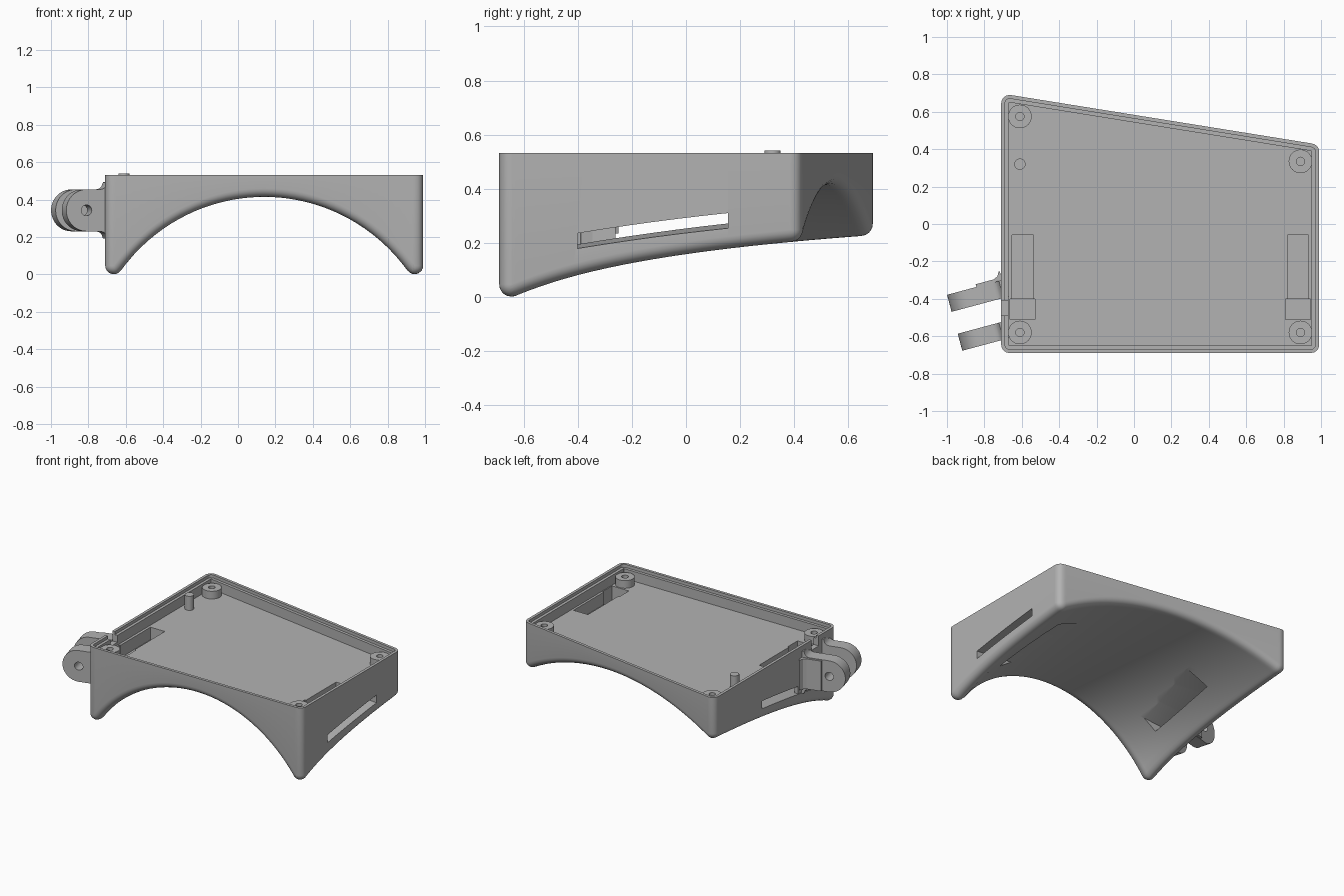
import bpy, bmesh, math
from mathutils import Vector

if "Cube" in bpy.data.objects:
    bpy.data.objects.remove(bpy.data.objects["Cube"])

TOP, FLOOR, RAD = 0.532, 0.44, 0.045
# Corner centres of the rounded housing outline, counter-clockwise
CORNERS = [Vector(c) for c in ((-0.665, -0.645), (0.945, -0.645), (0.945, 0.386), (-0.665, 0.645))]
XL, XR = CORNERS[0].x, CORNERS[1].x

grey = bpy.data.materials.new("plain grey")
grey.use_nodes = True
grey.diffuse_color = (0.45, 0.45, 0.45, 1)
grey.node_tree.nodes["Principled BSDF"].inputs["Base Color"].default_value = grey.diffuse_color


def make(name, bm):
    bmesh.ops.remove_doubles(bm, verts=bm.verts, dist=1e-5)
    bmesh.ops.recalc_face_normals(bm, faces=bm.faces)
    mesh = bpy.data.meshes.new(name)
    bm.to_mesh(mesh)
    bm.free()
    mesh.materials.append(grey)
    obj = bpy.data.objects.new(name, mesh)
    bpy.context.collection.objects.link(obj)
    return obj


def prism(name, points, vec):
    """Extrude a closed 3D polygon along a vector."""
    bm = bmesh.new()
    face = bm.faces.new([bm.verts.new(p) for p in points])
    out = bmesh.ops.extrude_face_region(bm, geom=[face], use_keep_orig=True)
    moved = [g for g in out["geom"] if isinstance(g, bmesh.types.BMVert)]
    bmesh.ops.translate(bm, verts=moved, vec=vec)
    return make(name, bm)


def box(name, x0, x1, y0, y1, z0, z1):
    return prism(name, [(x0, y0, z0), (x1, y0, z0), (x1, y1, z0), (x0, y1, z0)], (0, 0, z1 - z0))


def cylinder(name, x, y, z0, z1, r, n=32):
    ring = [(x + r * math.cos(k * math.tau / n), y + r * math.sin(k * math.tau / n), z0) for k in range(n)]
    return prism(name, ring, (0, 0, z1 - z0))


def activate(obj):
    bpy.ops.object.select_all(action="DESELECT")
    bpy.context.view_layer.objects.active = obj
    obj.select_set(True)


def cut(obj, cutter):
    cutter.hide_render = True
    mod = obj.modifiers.new("cut", "BOOLEAN")
    mod.operation, mod.solver, mod.object = "DIFFERENCE", "EXACT", cutter
    activate(obj)
    bpy.ops.object.modifier_apply(modifier=mod.name)
    bpy.data.objects.remove(cutter)


def smooth(obj):
    activate(obj)
    bpy.ops.object.shade_smooth_by_angle(angle=math.radians(30))


# Conical underside: arch height and slope at a point
def arch(p):
    r, c = 1.345 + 0.64 * p.y, p.x - 0.14
    root = math.sqrt(r * r - c * c)
    return 0.415 - r + root, Vector((-c / root, 0.64 * (r / root - 1)))


# Underside with its border rounded by a rolling ball
def underside(p):
    z, g = arch(p)
    centre = p - g * RAD / math.sqrt(1 + g.length_squared)
    found = []
    for a, b in zip(CORNERS, CORNERS[1:] + CORNERS[:1]):
        t = (b - a).normalized()
        n = Vector((-t.y, t.x))
        if (centre - a).dot(n) >= 0:
            continue
        h = math.sqrt(max(0, RAD ** 2 - (p - a).dot(n) ** 2))
        m = g.dot(t)
        along = (p - a).dot(t) - h * m / math.sqrt(1 + m * m)
        c = a + t * min(max(along, 0), (b - a).length)
        dist = (p - c).length
        if dist < RAD + 1e-4:
            zc, gc = arch(c)
            found.append(zc + RAD * math.sqrt(1 + gc.length_squared) - math.sqrt(max(0, RAD ** 2 - dist ** 2)))
    return min(found) if found else z


def spread(lo, hi, n):
    """Positions from lo to hi, dense near both ends."""
    near = [RAD * k for k in (0, 0.04, 0.15, 0.33, 0.6, 1, 1.3, 1.6, 1.9, 2.4)]
    a, b = lo + near[-1], hi - near[-1]
    middle = [a + (b - a) * k / n for k in range(1, n)]
    return [lo + d for d in near] + middle + [hi - d for d in reversed(near)]


# Housing: underside grid, walls and flat top
def build_housing():
    bm = bmesh.new()
    back = CORNERS[2] - CORNERS[3]
    slope = back.y / back.x
    tilt = -slope / math.sqrt(1 + slope * slope)
    grid = []
    for x in spread(XL - RAD, XR + RAD, 36):
        cf = min(max(x, XL), XR)
        cb = min(max(x - RAD * tilt, XL), XR)
        y0 = CORNERS[0].y - math.sqrt(max(0, RAD ** 2 - (x - cf) ** 2))
        y1 = CORNERS[3].y + slope * (cb - XL) + math.sqrt(max(0, RAD ** 2 - (x - cb) ** 2))
        grid.append([bm.verts.new((x, y, underside(Vector((x, y))))) for y in spread(y0, y1, 20)])
    for u, v in zip(grid, grid[1:]):
        for j in range(len(u) - 1):
            bm.faces.new((u[j], u[j + 1], v[j + 1], v[j]))
    rim = [c[0] for c in grid] + grid[-1][1:] + [c[-1] for c in grid[-2::-1]] + grid[0][-2:0:-1]
    upper = [bm.verts.new((v.co.x, v.co.y, TOP)) for v in rim]
    for k in range(len(rim)):
        bm.faces.new((rim[k - 1], rim[k], upper[k], upper[k - 1]))
    bm.faces.new(upper)
    return make("housing", bm)


def outline(inset, z):
    """Rounded housing outline moved inwards."""
    pts = []
    for k, c in enumerate(CORNERS):
        before, after = c - CORNERS[k - 1], CORNERS[(k + 1) % 4] - c
        a0 = math.atan2(-before.x, before.y)
        turn = before.angle_signed(after)
        start = math.atan2(before.y, before.x) - math.pi / 2
        for s in range(7):
            a = start + abs(turn) * s / 6
            pts.append((c.x + (RAD - inset) * math.cos(a), c.y + (RAD - inset) * math.sin(a), z))
    return pts


housing = build_housing()
cut(housing, prism("lid_step", outline(0.02, 0.51), (0, 0, 0.1)))
cut(housing, prism("tray", outline(0.04, FLOOR), (0, 0, 0.2)))

# Floor pockets beside both long walls
for x in (-0.595, 0.877):
    cut(housing, box("pocket", x - 0.057, x + 0.057, -0.45, -0.06, 0.35, 0.5))
    cut(housing, box("pocket_end", x - 0.067, x + 0.067, -0.51, -0.4, 0.33, 0.5))

# Strap slots through both legs, rising towards the arch
for outer, inner in ((1.05, 0.48), (-0.77, -0.2)):
    ys = [-0.4 + 0.555 * k / 6 for k in range(7)]
    low = [(outer, y, 0.175 + 0.165 * (y + 0.4) - 0.055 * (y + 0.4) ** 2) for y in ys]
    high = [(x, y, z + 0.056) for x, y, z in reversed(low)]
    cut(housing, prism("strap_slot", low + high, (inner - outer, 0, 0.045)))

# Cable notch in the right wall
cut(housing, box("cable_notch", -0.75, -0.65, -0.49, -0.41, 0.46, 0.6))
smooth(housing)
box("slot_backing", -0.705, -0.68, -0.42, -0.26, 0.17, 0.27)

# Screw bosses and locating pin
for k, (x, y) in enumerate(((-0.61, 0.575), (0.89, 0.335), (-0.61, -0.58), (0.89, -0.58))):
    boss = cylinder("screw_boss_%d" % (k + 1), x, y, FLOOR - 0.005, 0.495, 0.063)
    cut(boss, cylinder("screw_hole", x, y, FLOOR + 0.005, 0.6, 0.022))
    smooth(boss)
smooth(cylinder("locating_pin", -0.61, 0.32, FLOOR - 0.005, 0.541, 0.03))

# Hinge prongs on the right wall
ANGLE = math.radians(15)
OUT = Vector((-math.cos(ANGLE), -math.sin(ANGLE), 0))
SIDE = Vector((-math.sin(ANGLE), math.cos(ANGLE), 0))
UP = Vector((0, 0, 1))


def prong(name, x, y, root):
    centre = Vector((x, y, 0.343))
    flare = [(root - 0.04, 0.112), (root - 0.022, 0.116), (root - 0.008, 0.128), (root, 0.15), (root + 0.03, 0.155)]
    arc = [(0.112 * math.cos(a), 0.112 * math.sin(a)) for a in (math.pi * (k / 24 - 0.5) for k in range(25))]
    shape = arc + [(-u, h) for u, h in flare] + [(-u, -h) for u, h in reversed(flare)]
    obj = prism(name, [centre + OUT * u + UP * h - SIDE * 0.047 for u, h in shape], SIDE * 0.094)
    hole = [(0.029 * math.cos(k * math.tau / 24), 0.029 * math.sin(k * math.tau / 24)) for k in range(24)]
    cut(obj, prism("pivot_hole", [centre + OUT * u + UP * h - SIDE * 0.2 for u, h in hole], SIDE * 0.4))
    smooth(obj)
    return centre


prong("front_prong", -0.822, -0.603, 0.116)
hub = prong("rear_prong", -0.879, -0.395, 0.175)

# Thickened root on the rear prong
web = [(-0.05, 0.047), (-0.05, 0.062), (-0.15, 0.062), (-0.172, 0.072), (-0.19, 0.1), (-0.2, 0.047)]
prism("rear_prong_web", [hub + OUT * u + SIDE * s - UP * 0.108 for u, s in web], UP * 0.216)
